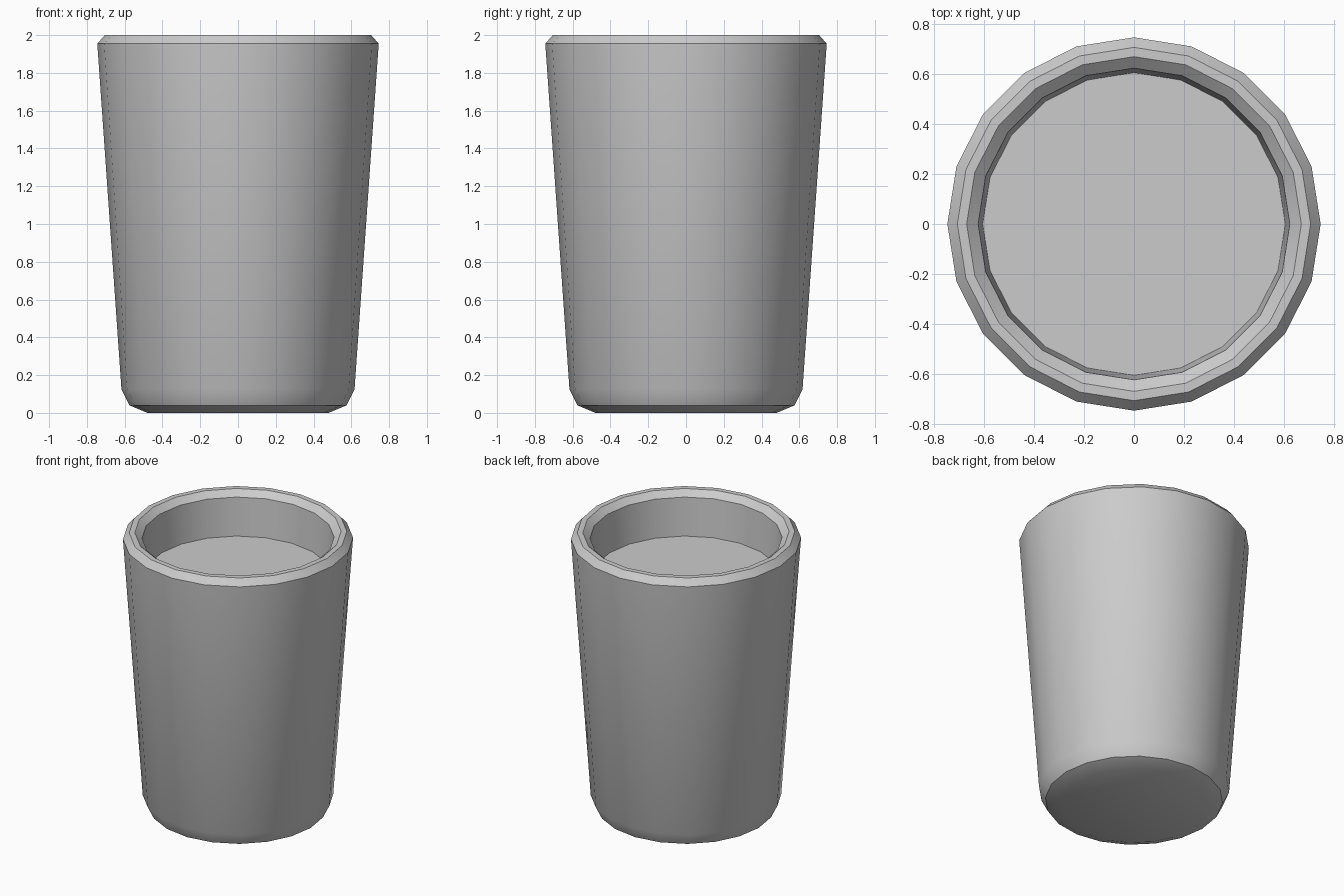
import bpy, bmesh, math

if "Cube" in bpy.data.objects:
    bpy.data.objects.remove(bpy.data.objects["Cube"])

SIDES = 20


def lathe(name, profile):
    """Spin a (radius, z) profile around z and cap both ends."""
    bm = bmesh.new()
    rings = [[bm.verts.new((r * math.cos(2 * math.pi * i / SIDES),
                            r * math.sin(2 * math.pi * i / SIDES), z))
              for i in range(SIDES)] for r, z in profile]
    for a, b in zip(rings, rings[1:]):
        for i in range(SIDES):
            j = (i + 1) % SIDES
            bm.faces.new((a[i], a[j], b[j], b[i]))
    bm.faces.new(rings[0][::-1])
    bm.faces.new(rings[-1])
    bmesh.ops.recalc_face_normals(bm, faces=bm.faces)
    mesh = bpy.data.meshes.new(name)
    bm.to_mesh(mesh)
    bm.free()
    obj = bpy.data.objects.new(name, mesh)
    bpy.context.collection.objects.link(obj)
    bpy.ops.object.select_all(action='DESELECT')
    obj.select_set(True)
    bpy.context.view_layer.objects.active = obj
    bpy.ops.object.shade_smooth_by_angle(angle=math.radians(30))
    return obj


# Tapered cup: rounded foot, outer wall, bevelled rim, inner wall, recessed fill surface
lathe("cup", [
    (0.48, 0.0), (0.575, 0.04), (0.617, 0.125),
    (0.745, 1.955), (0.705, 2.0),
    (0.668, 2.0), (0.622, 1.96), (0.604, 1.69),
])
